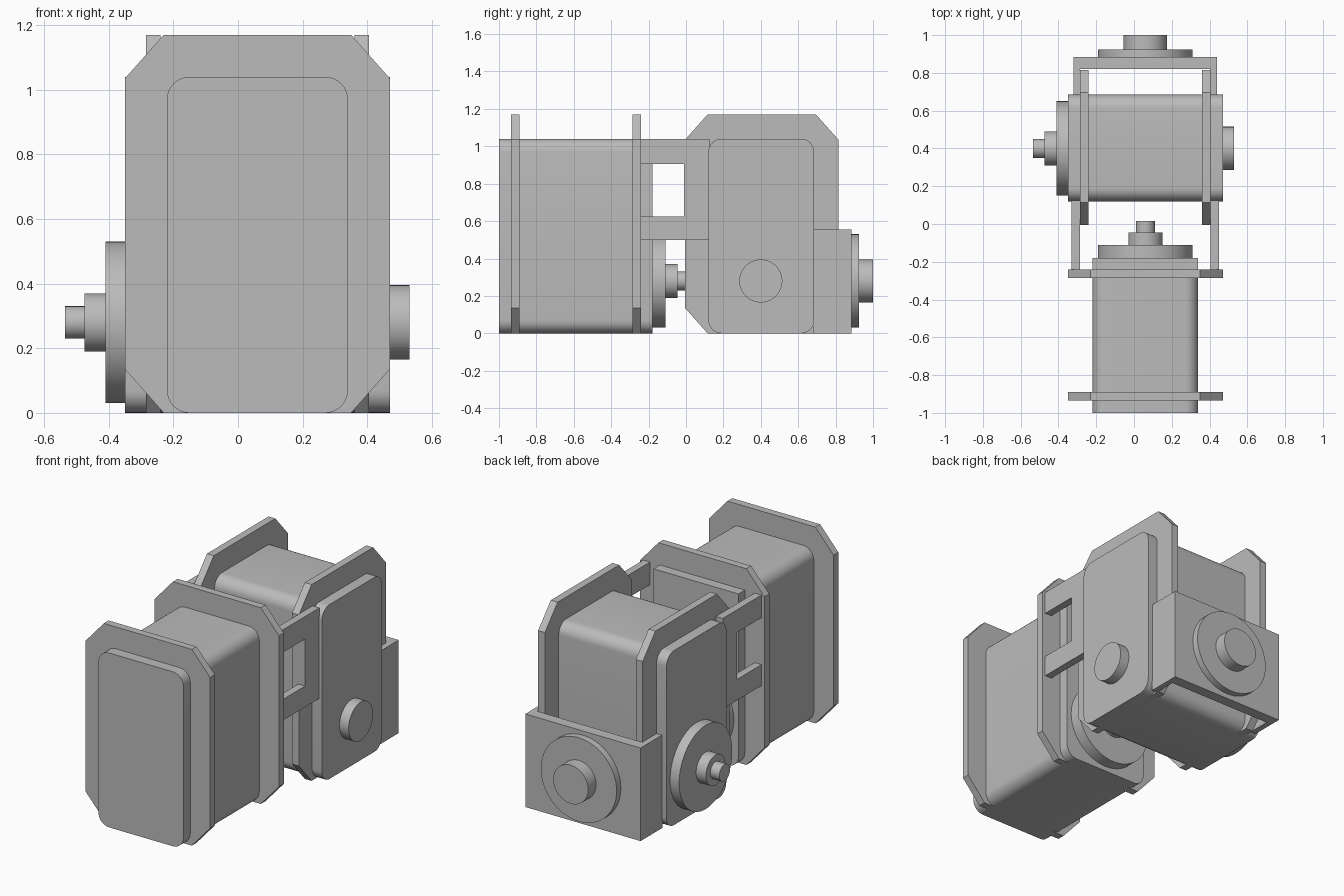
import bpy, bmesh
from math import pi, sin, cos, radians
from mathutils import Vector

if "Cube" in bpy.data.objects:
    bpy.data.objects.remove(bpy.data.objects["Cube"])

grey = bpy.data.materials.new("plain_grey")
grey.use_nodes = True
grey.diffuse_color = (0.5, 0.5, 0.5, 1)
grey.node_tree.nodes["Principled BSDF"].inputs["Base Color"].default_value = (0.5, 0.5, 0.5, 1)

CENTRE_X, CENTRE_Y, AXLE_Z = 0.06, 0.4, 0.28


def extrude(name, axis, outline, start, end):
    """Prism from a 2D outline (other two axes in order), along axis 'x' or 'y'."""
    place = (lambda p, d: Vector((d, p[0], p[1]))) if axis == "x" else (lambda p, d: Vector((p[0], d, p[1])))
    bm = bmesh.new()
    face = bm.faces.new([bm.verts.new(place(p, start)) for p in outline])
    geo = bmesh.ops.extrude_face_region(bm, geom=[face])["geom"]
    shift = place((0, 0), end - start)
    bmesh.ops.translate(bm, vec=shift, verts=[v for v in geo if isinstance(v, bmesh.types.BMVert)])
    bmesh.ops.recalc_face_normals(bm, faces=bm.faces)
    mesh = bpy.data.meshes.new(name)
    bm.to_mesh(mesh)
    bm.free()
    mesh.materials.append(grey)
    ob = bpy.data.objects.new(name, mesh)
    bpy.context.collection.objects.link(ob)
    bpy.ops.object.select_all(action="DESELECT")
    ob.select_set(True)
    bpy.context.view_layer.objects.active = ob
    bpy.ops.object.shade_smooth_by_angle(angle=radians(30))
    return ob


def rect(a0, a1, z0, z1):
    return [(a0, z0), (a1, z0), (a1, z1), (a0, z1)]


def rounded(a0, a1, z0, z1, r, steps=8):
    pts = []
    corners = [(a1 - r, z1 - r), (a0 + r, z1 - r), (a0 + r, z0 + r), (a1 - r, z0 + r)]
    for k, (a, z) in enumerate(corners):
        for i in range(steps + 1):
            t = (k + i / steps) * pi / 2
            pts.append((a + r * cos(t), z + r * sin(t)))
    return pts


def chamfered(a0, a1, z0, z1, ca, cz):
    return [(a0 + ca, z0), (a1 - ca, z0), (a1, z0 + cz), (a1, z1 - cz),
            (a1 - ca, z1), (a0 + ca, z1), (a0, z1 - cz), (a0, z0 + cz)]


def disc(name, axis, centre, radius, start, end):
    ring = [(centre + radius * cos(i * pi / 32), AXLE_Z + radius * sin(i * pi / 32)) for i in range(64)]
    return extrude(name, axis, ring, start, end)


def stepped_shaft(name, axis, centre, stops, radii):
    for part, r, s, e in zip(("disc", "hub", "tip"), radii, stops, stops[1:]):
        disc(f"{name}_{part}", axis, centre, r, s, e)


OUTPUT_RADII = (0.25, 0.09, 0.05)

# Front motor: body, two collars and output shaft
extrude("front_motor_body", "y", rounded(-0.22, 0.34, 0, 1.04, 0.07), -1, -0.18)
extrude("front_motor_end_cap", "y", rect(-0.22, 0.34, 0.5, 1.04), -0.24, -0.18)
for label, y in (("front", -0.935), ("rear", -0.285)):
    extrude(f"front_motor_{label}_collar", "y", chamfered(-0.35, 0.47, 0, 1.17, 0.12, 0.135), y, y + 0.045)
stepped_shaft("front_motor_output", "y", CENTRE_X, (-0.18, -0.11, -0.045, 0.015), OUTPUT_RADII)

# Rear motor, turned sideways, with an idler on its left
extrude("rear_motor_body", "x", rounded(0.12, 0.685, 0, 1.04, 0.07), -0.35, 0.47)
for label, x in (("right", -0.285), ("left", 0.36)):
    extrude(f"rear_motor_{label}_collar", "x", chamfered(-0.005, 0.815, 0, 1.17, 0.12, 0.135), x, x + 0.045)
stepped_shaft("rear_motor_output", "x", CENTRE_Y, (-0.35, -0.41, -0.475, -0.535), OUTPUT_RADII)
disc("rear_motor_idler", "x", CENTRE_Y, 0.115, 0.47, 0.53)

# C-shaped side links joining the two motors
link = [(-0.24, 0.5), (0.125, 0.5), (0.125, 1.04), (-0.24, 1.04),
        (-0.24, 0.905), (-0.01, 0.905), (-0.01, 0.625), (-0.24, 0.625)]
extrude("right_link", "x", link, -0.33, -0.285)
extrude("left_link", "x", link, 0.405, 0.45)

# Rear U bracket with its round mount
u_shape = [("right_arm", -0.32, -0.285), ("left_arm", 0.405, 0.44)]
for label, x0, x1 in u_shape:
    extrude(f"rear_bracket_{label}", "x", rect(0.68, 0.885, 0, 0.555), x0, x1)
extrude("rear_bracket_plate", "y", rect(-0.32, 0.44, 0, 0.555), 0.82, 0.885)
disc("rear_mount_disc", "y", CENTRE_X, 0.25, 0.885, 0.925)
disc("rear_mount_knob", "y", CENTRE_X, 0.115, 0.925, 1.0)
